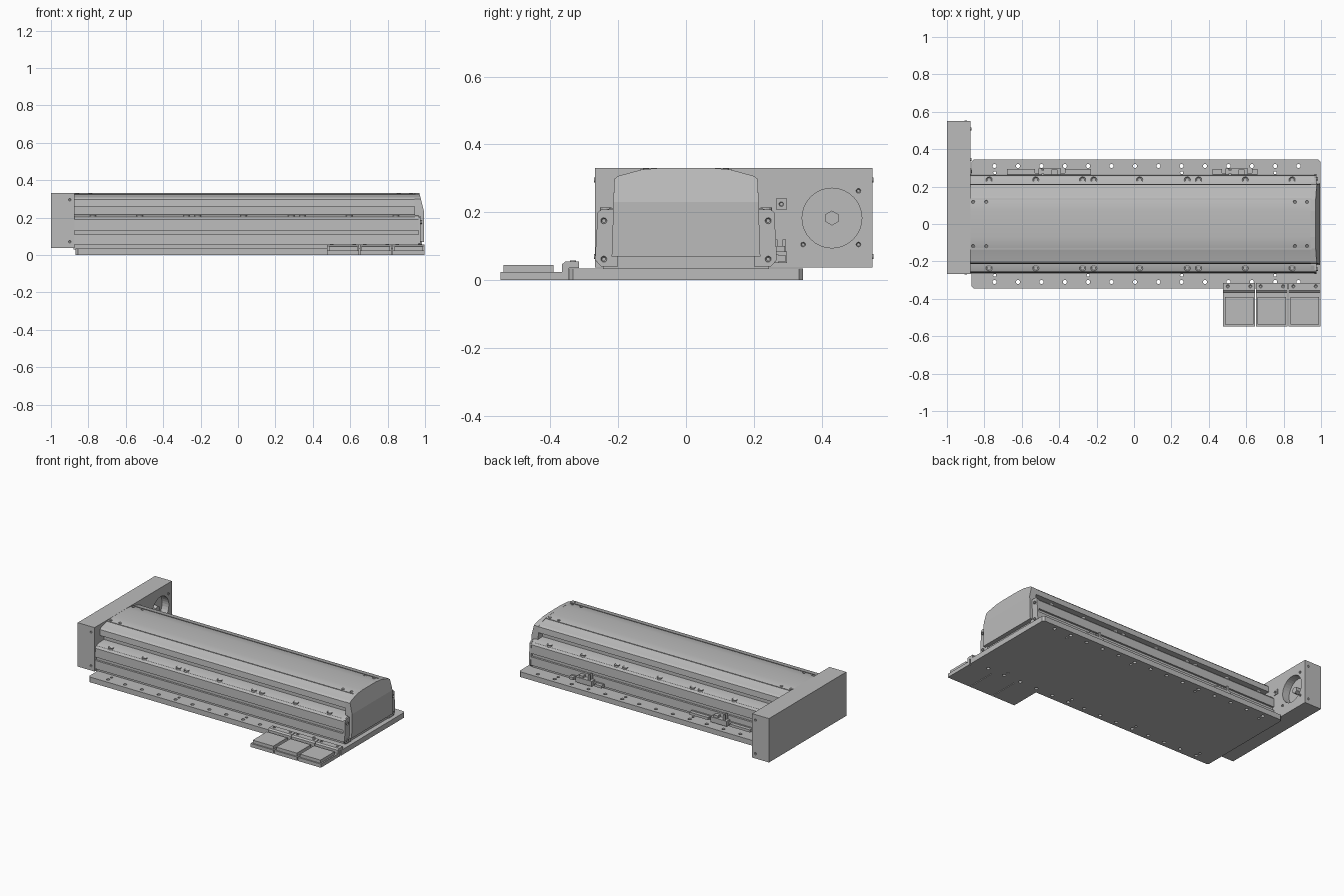
import bpy, bmesh, math
from mathutils import Matrix, Vector

if "Cube" in bpy.data.objects:
    bpy.data.objects.remove(bpy.data.objects["Cube"])

grey = bpy.data.materials.new("machined grey")
grey.use_nodes = True
grey.diffuse_color = (0.5, 0.5, 0.5, 1)
grey.node_tree.nodes["Principled BSDF"].inputs["Base Color"].default_value = (0.5, 0.5, 0.5, 1)


def finish(name, bm, smooth=False):
    bmesh.ops.recalc_face_normals(bm, faces=bm.faces)
    me = bpy.data.meshes.new(name)
    bm.to_mesh(me)
    bm.free()
    me.materials.append(grey)
    ob = bpy.data.objects.new(name, me)
    bpy.context.collection.objects.link(ob)
    if smooth:
        bpy.ops.object.select_all(action='DESELECT')
        ob.select_set(True)
        bpy.context.view_layer.objects.active = ob
        bpy.ops.object.shade_smooth_by_angle(angle=math.radians(20))
    return ob


def add_box(bm, x, y, z):
    size = [b - a for a, b in (x, y, z)]
    mid = [(a + b) / 2 for a, b in (x, y, z)]
    m = Matrix.Translation(mid) @ Matrix.Diagonal((*size, 1))
    return bmesh.ops.create_cube(bm, size=1, matrix=m)["verts"]


def boxes(name, *specs):
    bm = bmesh.new()
    for s in specs:
        add_box(bm, *s)
    return finish(name, bm)


def extrude_x(name, pts, x0, x1, smooth=False):
    bm = bmesh.new()
    f = bm.faces.new([bm.verts.new((x0, y, z)) for y, z in pts])
    r = bmesh.ops.extrude_face_region(bm, geom=[f])
    moved = [v for v in r["geom"] if isinstance(v, bmesh.types.BMVert)]
    bmesh.ops.translate(bm, verts=moved, vec=(x1 - x0, 0, 0))
    return finish(name, bm, smooth)


def add_disc(bm, pos, axis, r, h, n=16):
    # cylinder centred on pos, pointing along axis
    m = Matrix.Translation(pos) @ Vector(axis).to_track_quat('Z', 'Y').to_matrix().to_4x4()
    return bmesh.ops.create_cone(bm, cap_ends=True, segments=n, radius1=r, radius2=r,
                                 depth=h, matrix=m)["verts"]


def screws(name, places, axis, r, h=0.012):
    # socket-head screws with a recessed centre
    bm = bmesh.new()
    for p in places:
        vs = add_disc(bm, p, axis, r, h, 12)
        bm.normal_update()
        top = max({f for v in vs for f in v.link_faces},
                  key=lambda f: f.calc_center_median().dot(Vector(axis)))
        bmesh.ops.inset_individual(bm, faces=[top], thickness=r * 0.4)
        bmesh.ops.translate(bm, verts=list(top.verts), vec=Vector(axis) * -h * 0.45)
    return finish(name, bm)


def cut(target, discs):
    bm = bmesh.new()
    for d in discs:
        add_disc(bm, *d)
    cutter = finish(target.name + "_cutter", bm)
    cutter.hide_render = True
    mod = target.modifiers.new("holes", 'BOOLEAN')
    mod.object = cutter
    mod.solver = 'EXACT'
    bpy.context.view_layer.objects.active = target
    bpy.ops.object.modifier_apply(modifier=mod.name)
    bpy.data.objects.remove(cutter)


# Base plate with mounting holes along both edges
plate = boxes("base_plate", ((-0.868, 0.998), (-0.345, 0.345), (0, 0.035)))
edges = [v for v in plate.data.vertices]
bm = bmesh.new()
bm.from_mesh(plate.data)
bmesh.ops.bevel(bm, geom=[e for e in bm.edges if abs(e.verts[0].co.z - e.verts[1].co.z) > 0.01],
                offset=0.012, segments=1, affect='EDGES')
bm.to_mesh(plate.data)
bm.free()
holes = [((-0.745 + 0.125 * i, s * 0.31, 0.017), (0, 0, 1), 0.011, 0.1)
         for i in range(14) for s in (-1, 1)]
holes += [((-0.745 + 0.5 * i, s * 0.274, 0.017), (0, 0, 1), 0.008, 0.1)
          for i in range(4) for s in (-1, 1)]
cut(plate, holes)

# Long body: domed cover, undercut slot, rails with grooved sides
half = [(0, 0.331), (0.07, 0.33), (0.13, 0.325), (0.135, 0.323), (0.2, 0.306), (0.21, 0.296),
        (0.213, 0.258), (0.17, 0.258), (0.17, 0.215), (0.222, 0.212), (0.25, 0.203),
        (0.26, 0.19), (0.262, 0.132), (0.25, 0.132), (0.25, 0.11), (0.263, 0.11),
        (0.265, 0.055), (0.245, 0.055), (0.245, 0.03)]
profile = half + [(-y, z) for y, z in reversed(half[1:])]
extrude_x("rail_body", profile, -0.88, 0.945, True)
lower = half[9:]
extrude_x("rail_body_end", lower + [(-y, z) for y, z in reversed(lower)], 0.945, 0.966)

# Cover seams
for s in (-1, 1):
    boxes("cover_seam", ((-0.875, 0.95), sorted((s * 0.132, s * 0.136)), (0.31, 0.3265)))

# Tapered end cap, lofted upwards row by row
bm = bmesh.new()
rows = []
for hw, z in [(0.22, 0.07), (0.218, 0.08), (0.214, 0.23), (0.211, 0.298), (0.2, 0.307),
              (0.13, 0.326), (0.07, 0.331)]:
    xe = 0.97 + 0.025 * min(1, (0.331 - z) / 0.1)
    rows.append([bm.verts.new(c) for c in
                 ((0.945, -hw, z), (xe, -hw, z), (xe, hw, z), (0.945, hw, z))])
for a, b in zip(rows, rows[1:]):
    for i in range(4):
        j = (i + 1) % 4
        bm.faces.new((a[i], a[j], b[j], b[i]))
bm.faces.new(rows[0])
bm.faces.new(rows[-1])
finish("end_cap", bm)

# Rail end plates and their screws
for s in (-1, 1):
    extrude_x("rail_end_plate", [(s * y, z) for y, z in
              ((0.2, 0.04), (0.25, 0.04), (0.268, 0.06), (0.26, 0.2), (0.25, 0.208), (0.2, 0.208))],
              0.964, 0.977)
screws("end_plate_screws", [(0.977, s * 0.242, z) for s in (-1, 1) for z in (0.062, 0.175)],
       (1, 0, 0), 0.009)

# Screws on rails and cover
rail_x = (-0.775, -0.525, -0.275, -0.215, 0.03, 0.285, 0.345, 0.595, 0.845)
screws("rail_screws", [(x, s * 0.236, 0.208) for x in rail_x for s in (-1, 1)], (0, 0, 1), 0.017)
screws("cover_screws", [(x, s * 0.118, 0.325) for x in (-0.86, -0.79, 0.86, 0.925) for s in (-1, 1)],
       (0, 0, 1), 0.009, 0.008)

# Drive housing across the end, with a round recess and hub
housing = boxes("drive_housing", ((-1, -0.875), (-0.268, 0.55), (0.037, 0.331)))
cut(housing, [((-0.875, 0.43, 0.183), (1, 0, 0), 0.088, 0.1, 32)])
bm = bmesh.new()
add_disc(bm, (-0.915, 0.43, 0.183), (1, 0, 0), 0.022, 0.04, 6)
finish("drive_hub", bm)
boxes("housing_socket", ((-0.88, -0.87), (0.265, 0.297), (0.208, 0.24)))
screws("housing_screws", [(-0.875, 0.508, 0.263), (-0.875, 0.508, 0.105), (-0.875, 0.345, 0.105),
                          (-0.872, 0.281, 0.224)], (1, 0, 0), 0.007)
for s, y in ((-1, -0.268), (1, 0.55)):
    screws("housing_side_screws", [(-0.9, y, z) for z in (0.07, 0.295)], (0, s, 0), 0.007, 0.006)

# Three side pads hooked on the plate edge
for i in range(3):
    x0 = 0.477 + 0.175 * i
    x1 = x0 + 0.17
    boxes("side_pad", ((x0, x1), (-0.547, -0.345), (0, 0.024)),
          ((x0 + 0.009, x1 - 0.009), (-0.538, -0.39), (0.022, 0.045)))
    extrude_x("pad_hook", [(-0.365, 0), (-0.345, 0), (-0.345, 0.036), (-0.315, 0.036),
                           (-0.315, 0.055), (-0.355, 0.055), (-0.365, 0.047)], x0, x1)
    screws("hook_screws", [(x, -0.333, 0.055) for x in (x0 + 0.025, x1 - 0.025)],
           (0, 0, 1), 0.009, 0.006)

# Sensor bars with small connectors along the back
for name, x0, x1, mid in (("long", -0.68, -0.23, -0.45), ("short", 0.42, 0.66, 0.55)):
    boxes(name + "_sensor_bar", ((x0, x1), (0.26, 0.272), (0.05, 0.075)),
          ((x0, mid - 0.08), (0.27, 0.295), (0.055, 0.072)),
          ((mid + 0.08, x1), (0.27, 0.295), (0.055, 0.072)))
    boxes(name + "_sensor_head", ((mid - 0.06, mid + 0.06), (0.26, 0.298), (0.05, 0.085)),
          ((mid - 0.045, mid - 0.03), (0.262, 0.27), (0.085, 0.12)),
          ((mid - 0.045, mid - 0.03), (0.285, 0.294), (0.085, 0.12)),
          ((mid + 0.01, mid + 0.04), (0.265, 0.292), (0.085, 0.1)))
